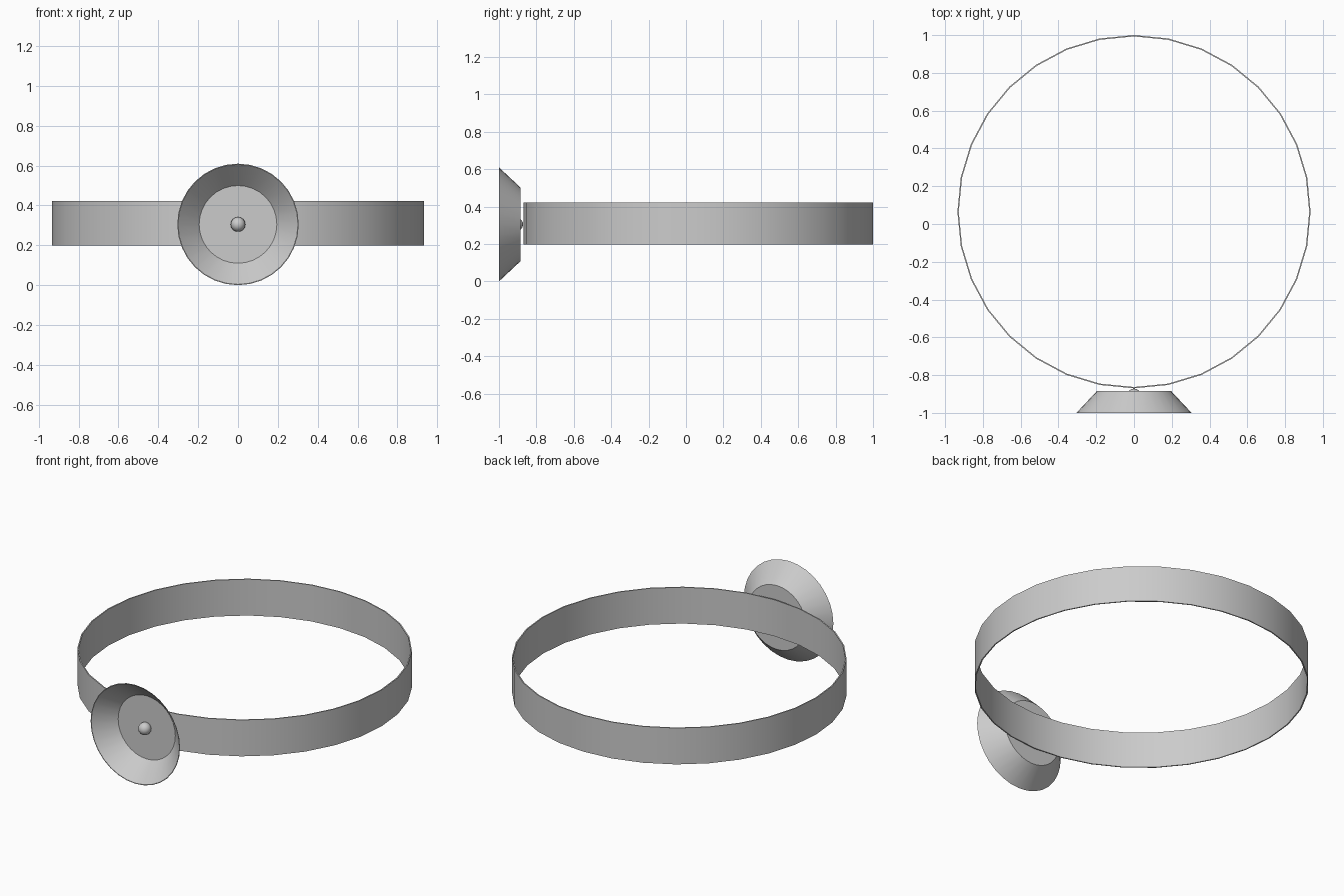
import bpy, bmesh
from math import sin, cos, pi

if "Cube" in bpy.data.objects:
    bpy.data.objects.remove(bpy.data.objects["Cube"])

SIDES = 32
DISH_Z = 0.305


def lathe(name, profile, location, rotation=(0, 0, 0), closed=False):
    """Spin (radius, height) points about local z; a zero radius makes a pole."""
    bm = bmesh.new()
    rings = []
    for r, h in profile:
        if r == 0:
            rings.append([bm.verts.new((0, 0, h))] * SIDES)
        else:
            rings.append([bm.verts.new((r * cos(2 * pi * i / SIDES),
                                        r * sin(2 * pi * i / SIDES), h))
                          for i in range(SIDES)])
    pairs = list(zip(rings, rings[1:]))
    if closed:
        pairs.append((rings[-1], rings[0]))
    for a, b in pairs:
        for i in range(SIDES):
            j = (i + 1) % SIDES
            quad = list(dict.fromkeys((a[i], a[j], b[j], b[i])))
            bm.faces.new(quad)
    bmesh.ops.recalc_face_normals(bm, faces=bm.faces)
    mesh = bpy.data.meshes.new(name)
    bm.to_mesh(mesh)
    bm.free()
    obj = bpy.data.objects.new(name, mesh)
    bpy.context.collection.objects.link(obj)
    obj.location, obj.rotation_euler = location, rotation
    smooth(obj)
    return obj


def smooth(obj):
    bpy.ops.object.select_all(action='DESELECT')
    obj.select_set(True)
    bpy.context.view_layer.objects.active = obj
    bpy.ops.object.shade_smooth_by_angle(angle=pi / 6)


# Thin head band
lathe("head_band", [(0.935, 0.198), (0.935, 0.422), (0.928, 0.422), (0.928, 0.198)],
      (0, 0.065, 0), closed=True)

# Flared dish, open to the front (local z points to -y)
lathe("reflector_dish",
      [(0, 0), (0.197, 0), (0.305, 0.115), (0.301, 0.115), (0.195, 0.004), (0, 0.004)],
      (0, -0.885, DISH_Z), (pi / 2, 0, 0))

# Small ball in the middle of the dish
bpy.ops.mesh.primitive_uv_sphere_add(segments=16, ring_count=8, radius=0.037,
                                     location=(0, -0.908, DISH_Z))
ball = bpy.context.object
ball.name = "centre_ball"
smooth(ball)
